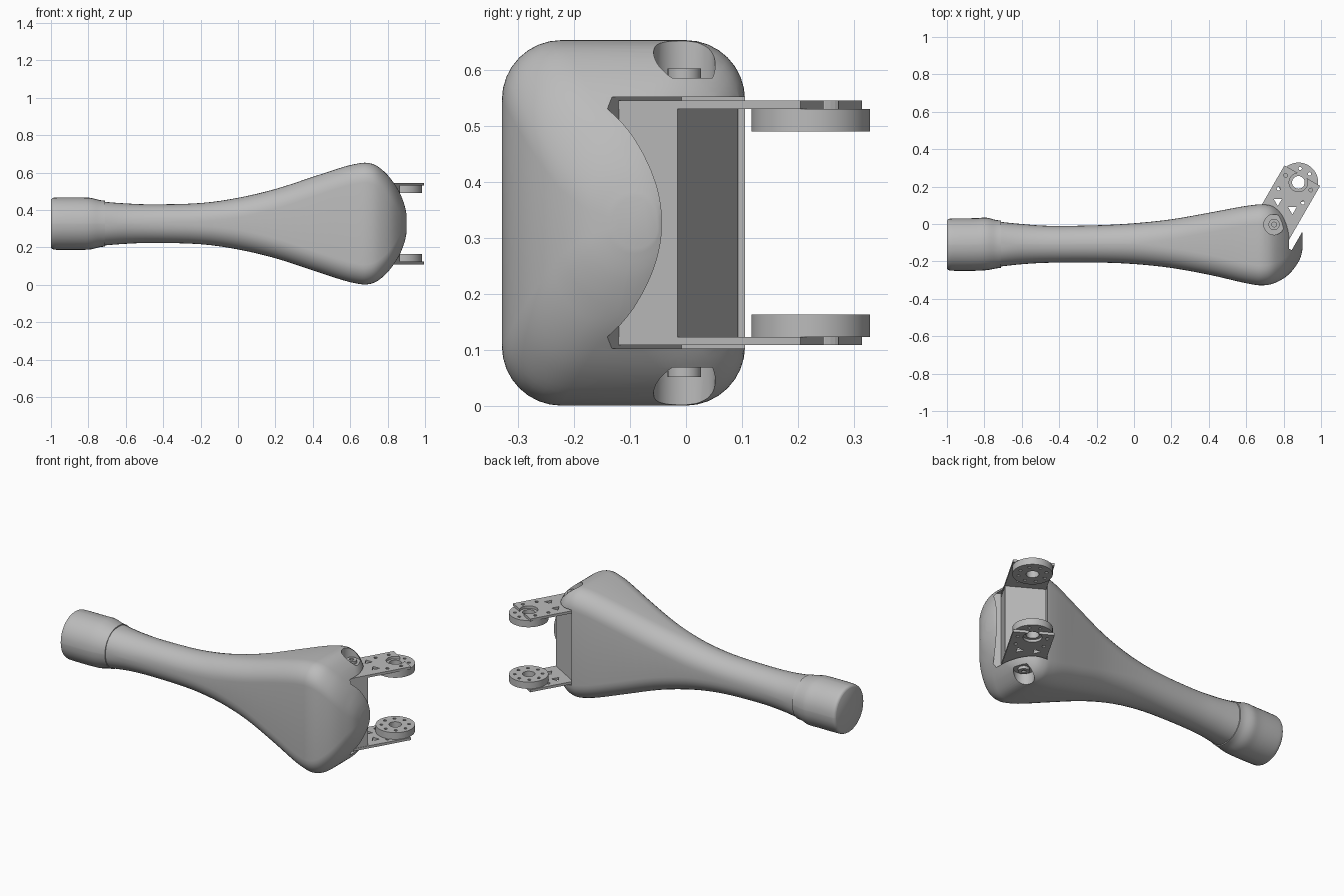
import bpy, bmesh, math
from mathutils import Vector, Matrix

if "Cube" in bpy.data.objects:
    bpy.data.objects.remove(bpy.data.objects["Cube"])

MID_Z = 0.327                 # horizontal symmetry plane
TILT = math.radians(60)       # direction in which the bracket points
AXIS_P = 0.65                 # bracket centre line, measured sideways
TIP_S = 0.632                 # hub centre, measured along the bracket

grey = bpy.data.materials.new("plain_grey")
grey.use_nodes = True
grey.diffuse_color = (0.5, 0.5, 0.5, 1)
grey.node_tree.nodes["Principled BSDF"].inputs["Base Color"].default_value = (0.5, 0.5, 0.5, 1)


def finish(name, bm):
    bmesh.ops.recalc_face_normals(bm, faces=bm.faces)
    mesh = bpy.data.meshes.new(name)
    bm.to_mesh(mesh)
    bm.free()
    obj = bpy.data.objects.new(name, mesh)
    mesh.materials.append(grey)
    bpy.context.collection.objects.link(obj)
    return obj


def activate(obj):
    bpy.ops.object.select_all(action='DESELECT')
    obj.select_set(True)
    bpy.context.view_layer.objects.active = obj


def smooth(obj, angle=35):
    activate(obj)
    bpy.ops.object.shade_smooth_by_angle(angle=math.radians(angle))


def cut(obj, *cutters):
    for cutter in cutters:
        activate(obj)
        mod = obj.modifiers.new("cut", 'BOOLEAN')
        mod.object, mod.operation, mod.solver = cutter, 'DIFFERENCE', 'EXACT'
        bpy.ops.object.modifier_apply(modifier=mod.name)
        bpy.data.objects.remove(cutter)


def place(s, p, z):
    """Point at distance s along the bracket and p across it."""
    c, n = math.cos(TILT), math.sin(TILT)
    return Vector((s * c + p * n, s * n - p * c, z))


def box(name, s, p, z):
    """Tilted box from (min, max) ranges."""
    bm = bmesh.new()
    mid = [sum(r) / 2 for r in (s, p, z)]
    size = [r[1] - r[0] for r in (s, p, z)]
    bmesh.ops.create_cube(bm, size=1, matrix=Matrix.Translation(place(*mid))
                          @ Matrix.Rotation(TILT, 4, 'Z') @ Matrix.Diagonal((*size, 1)))
    return finish(name, bm)


def cylinder(name, s, p, z, radius, sides=32, turn=0.0):
    bm = bmesh.new()
    bmesh.ops.create_cone(bm, cap_ends=True, segments=sides, radius1=radius, radius2=radius,
                          depth=z[1] - z[0],
                          matrix=Matrix.Translation(place(s, p, sum(z) / 2))
                          @ Matrix.Rotation(TILT + turn, 4, 'Z'))
    return finish(name, bm)


def ring(y0, y1, hz, corner, steps=8):
    """Rounded rectangle in the y-z plane."""
    hy, cy = (y1 - y0) / 2, (y0 + y1) / 2
    r = 0.98 * min(corner, hy, hz)
    pts = []
    for k, (sy, sz) in enumerate(((1, 1), (-1, 1), (-1, -1), (1, -1))):
        for i in range(steps + 1):
            a = (k + i / steps) * math.pi / 2
            pts.append((cy + sy * (hy - r) + r * math.cos(a),
                        MID_Z + sz * (hz - r) + r * math.sin(a)))
    return pts


def resample(rows, n):
    """Smooth curve through the station rows."""
    out = []
    for i in range(len(rows) - 1):
        a, b, c, d = (Vector(rows[min(max(j, 0), len(rows) - 1)]) for j in range(i - 1, i + 3))
        for k in range(n):
            t = k / n
            out.append(b + 0.5 * t * (c - a + t * (2 * a - 5 * b + 4 * c - d
                                                   + t * (3 * (b - c) + d - a))))
    return out + [Vector(rows[-1])]


def loft(name, rows, corner, n=4):
    bm = bmesh.new()
    loops = [[bm.verts.new((x, y, z)) for y, z in ring(y0, y1, hz, corner)]
             for x, y0, y1, hz in resample(rows, n)]
    for a, b in zip(loops, loops[1:]):
        for i in range(len(a)):
            j = (i + 1) % len(a)
            bm.faces.new((a[i], a[j], b[j], b[i]))
    bm.faces.new(loops[0])
    bm.faces.new(loops[-1])
    return finish(name, bm)


# Flared body: stations are x, front y, back y, half height
body = loft("flared_body", [
    (-0.72, -0.228, 0.012, 0.117), (-0.6, -0.215, 0.0, 0.108), (-0.45, -0.207, -0.01, 0.103),
    (-0.2, -0.206, -0.007, 0.11), (0.0, -0.214, 0.004, 0.138), (0.2, -0.235, 0.025, 0.185),
    (0.4, -0.271, 0.06, 0.25), (0.56, -0.308, 0.09, 0.302), (0.64, -0.324, 0.102, 0.321),
    (0.69, -0.328, 0.105, 0.325), (0.74, -0.32, 0.097, 0.31), (0.79, -0.297, 0.068, 0.27),
    (0.83, -0.267, 0.025, 0.222), (0.865, -0.225, -0.01, 0.165), (0.89, -0.18, -0.03, 0.1),
    (0.902, -0.13, -0.05, 0.045)], 0.108)

# Bracket pocket, and a screw recess in the top and bottom
cut(body, box("pocket_cutter", (0.3, 0.9), (0.535, 0.8), (MID_Z - 0.224, MID_Z + 0.224)))
for side in (1, -1):
    span = sorted((MID_Z + side * 0.258, MID_Z + side * 0.4))
    cut(body, cylinder("recess_cutter", 0.372, AXIS_P, span, 0.055))
smooth(body)

# Wrist cuff with eased rims
cuff = loft("wrist_cuff", [
    (-1.0, -0.237, 0.017, 0.127), (-0.99, -0.247, 0.027, 0.137), (-0.96, -0.25, 0.03, 0.14),
    (-0.85, -0.25, 0.031, 0.14), (-0.79, -0.247, 0.034, 0.138), (-0.74, -0.238, 0.022, 0.126),
    (-0.712, -0.234, 0.019, 0.123)], 0.14)
smooth(cuff)

# Block joining the two bracket arms
box("bracket_block", (0.295, 0.42), (AXIS_P - 0.108, AXIS_P + 0.108),
    (MID_Z - 0.205, MID_Z + 0.205))

for side, label in ((1, "upper"), (-1, "lower")):
    def zs(a, b):
        return sorted((MID_Z + side * a, MID_Z + side * b))
    through = zs(0.1, 0.24)

    # Flat arm with an open round end and small cutouts
    arm = box(label + "_arm", (0.295, 0.674), (AXIS_P - 0.11, AXIS_P + 0.11), zs(0.203, 0.218))
    cut(arm, cylinder("notch_cutter", TIP_S, AXIS_P, through, 0.05, 24))
    for off in (-1, 1):
        cut(arm,
            cylinder("triangle_cutter", 0.49, AXIS_P + off * 0.045, through, 0.026, 3),
            cylinder("hole_cutter", 0.55, AXIS_P + off * 0.075, through, 0.01, 10),
            cylinder("hole_cutter", 0.63, AXIS_P + off * 0.078, through, 0.01, 10))

    # Round hub under the arm, with a bolt circle
    hub = cylinder(label + "_hub", TIP_S, AXIS_P, zs(0.163, 0.203), 0.106, 48)
    cut(hub, cylinder("bore_cutter", TIP_S, AXIS_P, through, 0.034, 24))
    for k in range(8):
        a = (k + 0.5) * math.pi / 4
        cut(hub, cylinder("bolt_cutter", TIP_S + 0.075 * math.cos(a),
                          AXIS_P + 0.075 * math.sin(a), through, 0.009, 10))
    smooth(hub)

    # Pivot screw in the recess
    screw = cylinder(label + "_pivot_screw", 0.372, AXIS_P, zs(0.25, 0.275), 0.03, 24)
    cut(screw, cylinder("socket_cutter", 0.372, AXIS_P, zs(0.266, 0.3), 0.014, 6))
    smooth(screw)
